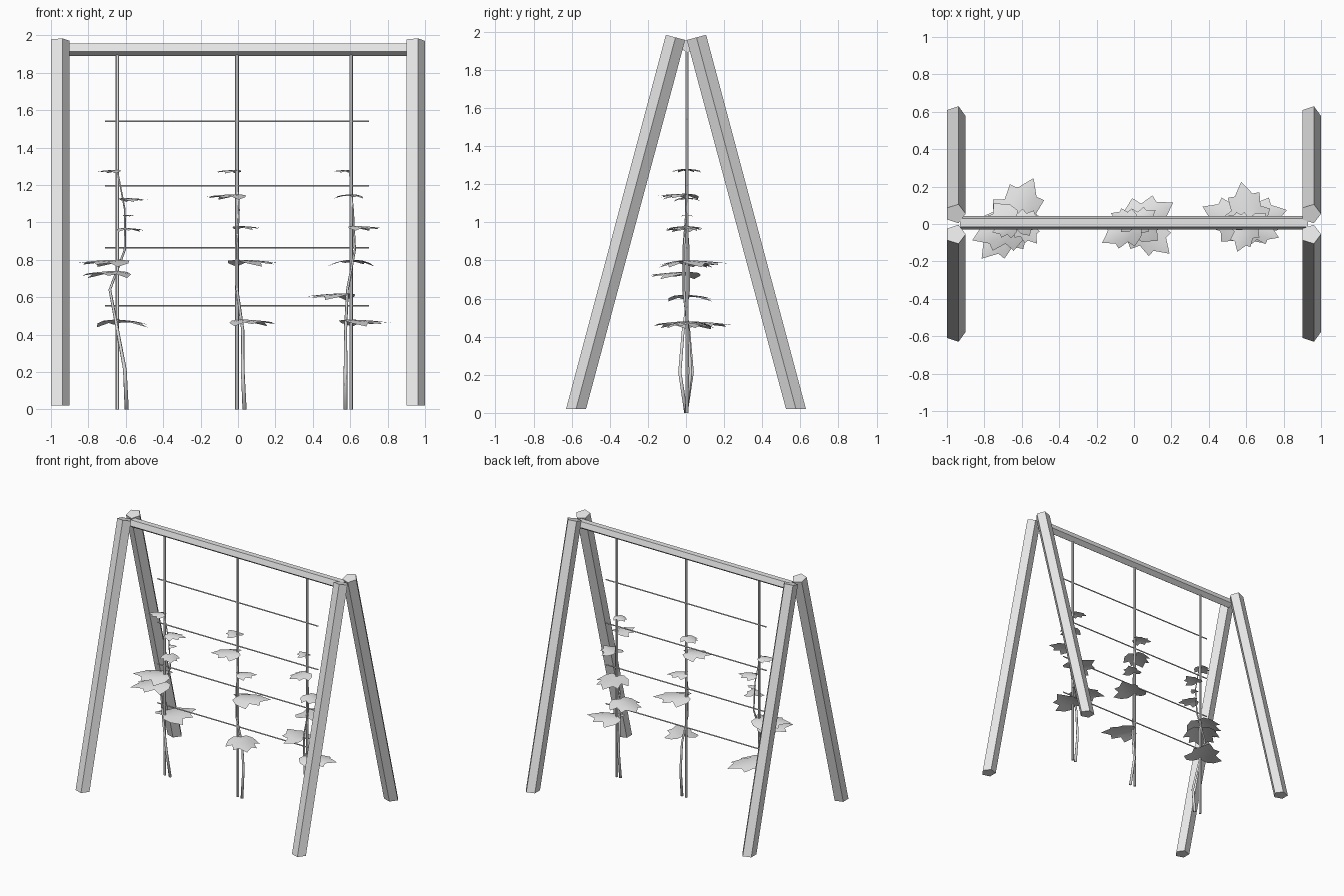
import bpy
import bmesh
from math import sin, cos, pi, radians
from mathutils import Vector

cube = bpy.data.objects.get("Cube")
if cube:
    bpy.data.objects.remove(cube, do_unlink=True)

# One plain grey for the whole model
grey = bpy.data.materials.new("plain_grey")
grey.use_nodes = True
colour = (0.8, 0.8, 0.8, 1)
grey.diffuse_color = colour
grey.node_tree.nodes["Principled BSDF"].inputs["Base Color"].default_value = colour

X, Y, Z = Vector((1, 0, 0)), Vector((0, 1, 0)), Vector((0, 0, 1))


def finish(name, bm, smooth=False):
    """Turn a bmesh into a named grey object."""
    mesh = bpy.data.meshes.new(name)
    bm.to_mesh(mesh)
    bm.free()
    mesh.materials.append(grey)
    for polygon in mesh.polygons:
        polygon.use_smooth = smooth
    bpy.context.collection.objects.link(bpy.data.objects.new(name, mesh))


def ring(centre, radius, sides, across, up, turn=0.0):
    """Regular polygon of points around a centre, in the plane of two axes."""
    angles = [turn + 2 * pi * i / sides for i in range(sides)]
    return [Vector(centre) + radius * (across * cos(a) + up * sin(a)) for a in angles]


def loft(name, rings, smooth=False):
    """Capped skin through a list of rings."""
    bm = bmesh.new()
    loops = [[bm.verts.new(p) for p in points] for points in rings]
    count = len(loops[0])
    for low, high in zip(loops, loops[1:]):
        for i in range(count):
            j = (i + 1) % count
            bm.faces.new((low[i], low[j], high[j], high[i]))
    bm.faces.new(loops[0])
    bm.faces.new(loops[-1])
    bmesh.ops.recalc_face_normals(bm, faces=bm.faces)
    finish(name, bm, smooth)


# Half outline of a lobed leaf of unit length: along, across
HALF_LEAF = [(-0.1, 0.2), (0, 0.38), (0.3, 0.53), (0.4, 0.33),
             (0.7, 0.36), (0.7, 0.2), (0.85, 0.1)]


def leaf(name, base, bearing, length):
    """Arched lobed blade growing from its base along a compass bearing."""
    along = Vector((cos(bearing), sin(bearing), 0))
    across = Z.cross(along)
    bm = bmesh.new()

    def point(u, v):
        drop = v * v / 2 + 0.07 * u * u
        return bm.verts.new(base + length * (along * u + across * v - Z * drop))

    steps = len(HALF_LEAF)
    spine = [(i + 1) / (steps + 1) for i in range(steps)]
    rib = [point(u, 0) for u in spine]
    start, end = point(0, 0), point(1, 0)
    for side in (-1, 1):
        inner = [point((u + r) / 2, side * v / 2)
                 for (u, v), r in zip(HALF_LEAF, spine)]
        outer = [point(u, side * v) for u, v in HALF_LEAF]
        for a, b in ((rib, inner), (inner, outer)):
            for i in range(steps - 1):
                bm.faces.new((a[i], a[i + 1], b[i + 1], b[i]))
        bm.faces.new((start, rib[0], inner[0], outer[0]))
        bm.faces.new((end, outer[-1], inner[-1], rib[-1]))
    # Upper side faces the sky
    bm.normal_update()
    bmesh.ops.reverse_faces(bm, faces=[f for f in bm.faces if f.normal.z < 0])
    finish(name, bm, True)


def vine(side, pole_x, sway, offsets, leaves):
    """Tapering stem that wanders around its pole, with leaves along it."""
    step = 1.28 / (len(offsets) - 1)
    path = []
    for i, offset in enumerate(offsets):
        z = i * step
        path.append(Vector((pole_x + offset / 100,
                            sway * sin(6 * z) * (1 - z / 1.4), z)))
    loft(f"{side}_vine_stem",
         [ring(p, 0.011 - 0.006 * p.z, 6, X, Y) for p in path], True)
    for n, (bearing, length, height) in enumerate(leaves):
        z = height / 100
        i = min(int(z / step), len(path) - 2)
        base = path[i].lerp(path[i + 1], z / step - i)
        leaf(f"{side}_vine_leaf_{n + 1}", base, radians(bearing), length / 100)


# Four five-sided legs, level at the foot and cut square at the top
for side, x in (("right", -0.955), ("left", 0.945)):
    for end, s in (("front", -1), ("back", 1)):
        lean = Vector((0, cos(radians(15)), s * sin(radians(15))))
        foot = ring((x, s * 0.577, 0.02), 0.055, 5, X, Y)
        top = ring((x, s * 0.055, 1.97), 0.055, 5, X, lean)
        loft(f"{end}_{side}_leg", [foot, top])

# Five-sided top beam with its flat side up
loft("top_beam", [ring((x, 0.007, 1.925), 0.037, 5, Y, Z, -pi / 2)
                  for x in (-0.93, 0.93)])

# Horizontal wires
for i, z in enumerate((0.555, 0.865, 1.195, 1.54)):
    loft(f"wire_{i + 1}", [ring((x, 0.005, z), 0.0045, 6, Y, Z)
                           for x in (-0.71, 0.7)])

# Upright poles
POLES = {"right": -0.645, "middle": -0.005, "left": 0.605}
for side, x in POLES.items():
    loft(f"{side}_pole", [ring((x, 0.005, z), 0.01, 6, X, Y) for z in (0, 1.91)])

# Vines: stem offsets, then leaves as bearing, length and height
vine("right", POLES["right"], -0.04, (5, 4, 0, -4, 4, 4, 0),
     [(65, 28, 48), (230, 26, 74), (203, 26, 80), (308, 14, 97),
      (15, 14, 113), (20, 6, 104), (200, 12, 128)])
vine("middle", POLES["middle"], 0.04, (4, 3, 3, 0, 0, 1, 0),
     [(316, 24, 48), (31, 25, 80), (35, 14, 98), (211, 20, 115), (155, 13, 128)])
vine("left", POLES["left"], 0.03, (-3, -3, -3, -2, 2, 1, -1),
     [(16, 25, 48), (155, 24, 62), (100, 24, 80), (336, 17, 98),
      (250, 16, 115), (155, 10, 128)])
